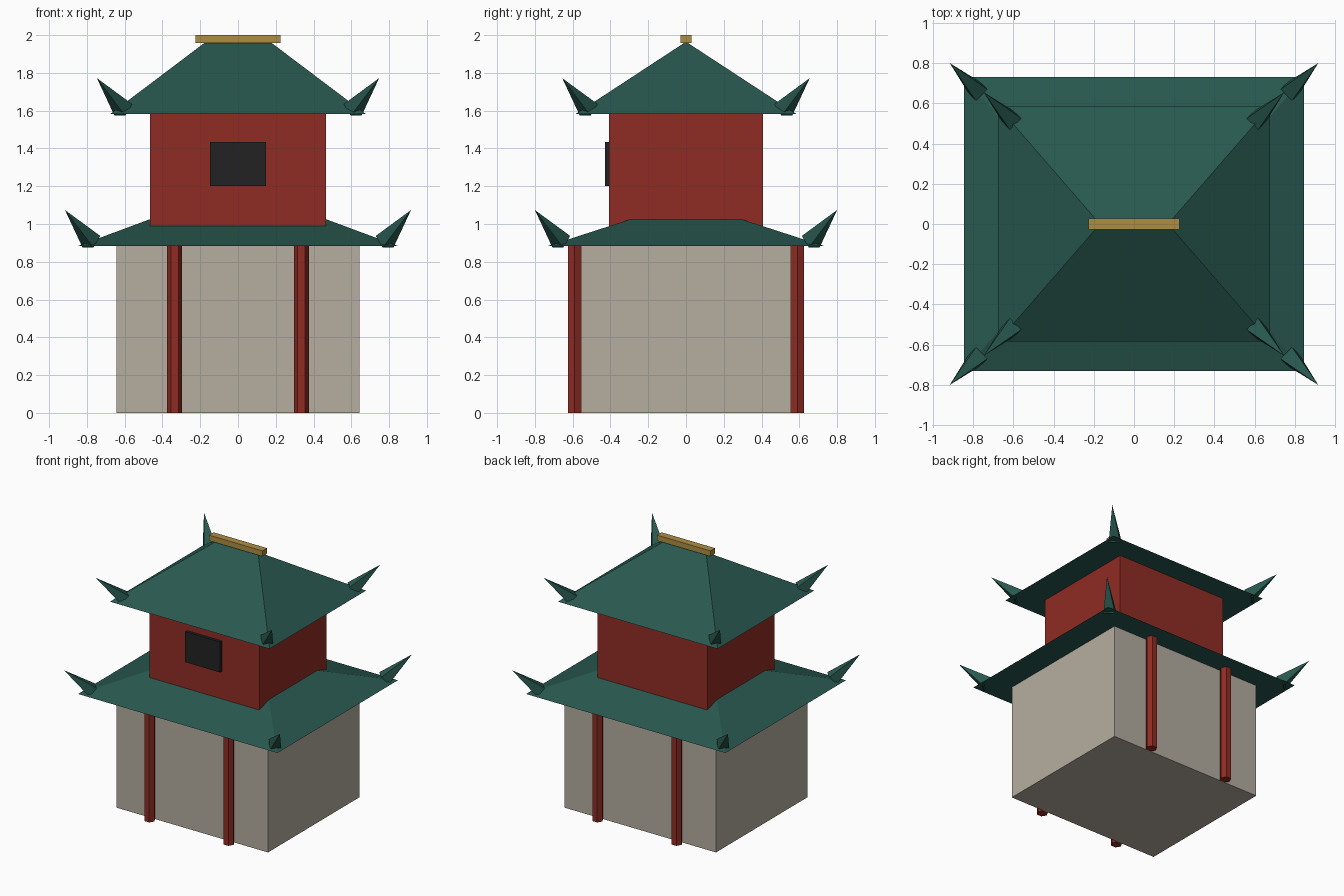
import bpy, bmesh, math
from mathutils import Matrix, Vector

cube = bpy.data.objects.get("Cube")
if cube:
    bpy.data.objects.remove(cube, do_unlink=True)


def material(name, rgb):
    m = bpy.data.materials.new(name)
    m.use_nodes = True
    m.diffuse_color = (*rgb, 1)
    m.node_tree.nodes["Principled BSDF"].inputs["Base Color"].default_value = (*rgb, 1)
    return m


plaster = material("pale_plaster", (0.46, 0.42, 0.35))
red = material("red_lacquer", (0.28, 0.025, 0.017))
green = material("green_tile", (0.021, 0.098, 0.078))
gold = material("gold_trim", (0.42, 0.27, 0.055))
dark = material("dark_window", (0.016, 0.016, 0.016))


def finish(name, bm, mat):
    bmesh.ops.recalc_face_normals(bm, faces=bm.faces)
    mesh = bpy.data.meshes.new(name)
    bm.to_mesh(mesh)
    bm.free()
    mesh.materials.append(mat)
    obj = bpy.data.objects.new(name, mesh)
    bpy.context.collection.objects.link(obj)
    return obj


def box(name, half_x, y0, y1, z0, z1, mat):
    bm = bmesh.new()
    place = Matrix.Translation((0, (y0 + y1) / 2, (z0 + z1) / 2))
    size = Matrix.Diagonal((2 * half_x, y1 - y0, z1 - z0, 1))
    bmesh.ops.create_cube(bm, size=1, matrix=place @ size)
    return finish(name, bm, mat)


def hip_roof(name, hx, hy, eave, ridge):
    """Closed hip roof whose ridge is a quarter of its width."""
    bm = bmesh.new()
    a, b, c, d = [bm.verts.new((x * hx, y * hy, eave))
                  for x, y in ((-1, -1), (1, -1), (1, 1), (-1, 1))]
    left, right = [bm.verts.new((s * hx / 4, 0, ridge)) for s in (-1, 1)]
    for face in ((a, b, right, left), (b, c, right), (c, d, left, right),
                 (d, a, left), (d, c, b, a)):
        bm.faces.new(face)
    finish(name, bm, green)

    # Upturned four-sided spikes at the corners
    for sx, x_name in ((1, "left"), (-1, "right")):
        for sy, y_name in ((-1, "front"), (1, "back")):
            axis = Vector((0.07 * sx, 0.07 * sy, 0.084))
            turn = axis.to_track_quat('Z', 'Y').to_matrix().to_4x4()
            place = Matrix.Translation((sx * hx, sy * hy, eave + 0.106))
            bm = bmesh.new()
            bmesh.ops.create_cone(
                bm, cap_ends=True, segments=4, radius1=0.057, radius2=0,
                depth=2 * axis.length,
                matrix=place @ turn @ Matrix.Rotation(math.pi / 4, 4, 'Z'))
            bmesh.ops.remove_doubles(bm, verts=bm.verts, dist=1e-5)
            finish(f"{name}_spike_{y_name}_{x_name}", bm, green)


# Storeys and window
box("lower_walls", 0.643, -0.555, 0.555, 0, 0.884, plaster)
box("upper_walls", 0.467, -0.407, 0.407, 0.95, 1.582, red)
box("front_window", 0.148, -0.429, -0.405, 1.2, 1.434, dark)

# Roofs and ridge
hip_roof("lower_roof", 0.846, 0.73, 0.884, 1.12)
hip_roof("upper_roof", 0.677, 0.585, 1.582, 1.965)
box("roof_ridge", 0.226, -0.028, 0.028, 1.958, 2.0, gold)

# Six-sided columns
for sx, x_name in ((1, "left"), (-1, "right")):
    for sy, y_name in ((-1, "front"), (1, "back")):
        bm = bmesh.new()
        bmesh.ops.create_cone(
            bm, cap_ends=True, segments=6, radius1=0.04, radius2=0.04, depth=0.884,
            matrix=Matrix.Translation((sx * 0.336, sy * 0.59, 0.442))
            @ Matrix.Rotation(math.pi / 2, 4, 'Z') @ Matrix.Rotation(math.pi / 6, 4, 'Z'))
        # Turn so that a flat side meets the wall
        if max(v.co.x for v in bm.verts) - sx * 0.336 < 0.039:
            bmesh.ops.rotate(bm, verts=bm.verts, cent=(sx * 0.336, sy * 0.59, 0),
                             matrix=Matrix.Rotation(math.pi / 6, 3, 'Z'))
        finish(f"column_{y_name}_{x_name}", bm, red)
